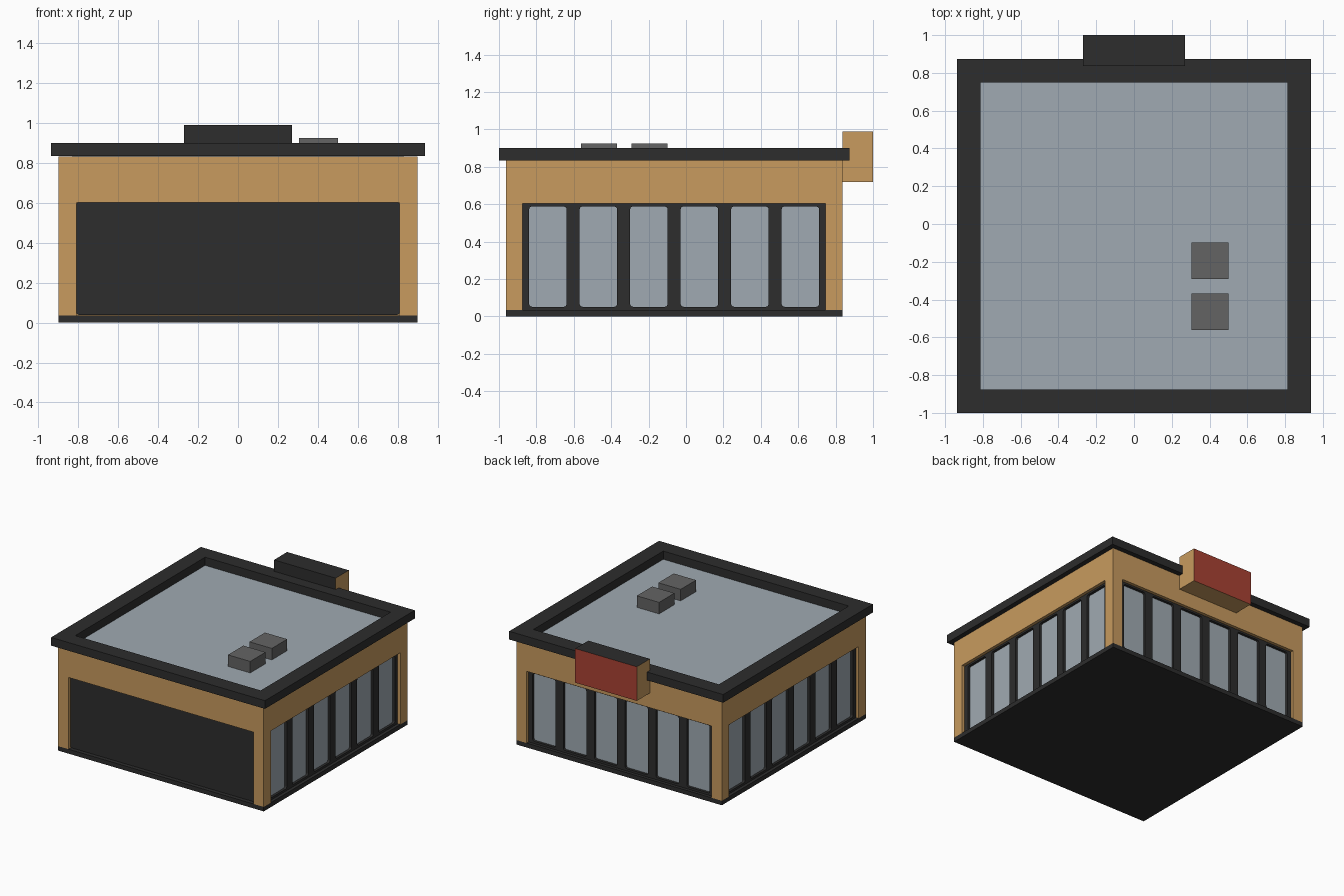
import bpy, bmesh, math
from mathutils import Matrix, Vector

if "Cube" in bpy.data.objects:
    bpy.data.objects.remove(bpy.data.objects["Cube"])

CY = -0.0635           # centre of the square building along y
HALF, OPEN = 0.90, 0.81  # half widths of the body and of the wall openings
BASE, HEAD, TOP, RIM = 0.035, 0.603, 0.835, 0.90


def material(name, rgb):
    m = bpy.data.materials.new(name)
    m.diffuse_color = (*rgb, 1)
    m.use_nodes = True
    m.node_tree.nodes["Principled BSDF"].inputs["Base Color"].default_value = m.diffuse_color
    return m


TAN = material("tan_wall", (0.578, 0.328, 0.114))
DARK = material("dark_trim", (0.026, 0.026, 0.026))
GLASS = material("pale_blue_grey", (0.350, 0.402, 0.445))
RED = material("red_sign", (0.400, 0.055, 0.033))
GREY = material("unit_grey", (0.127, 0.127, 0.127))


def box(name, lo, hi, mat):
    lo, hi = Vector(lo), Vector(hi)
    bm = bmesh.new()
    bmesh.ops.create_cube(bm, size=1)
    for v in bm.verts:
        v.co = Vector((lo[i] + (v.co[i] + 0.5) * (hi[i] - lo[i]) for i in range(3)))
    me = bpy.data.meshes.new(name)
    bm.to_mesh(me)
    bm.free()
    me.materials.append(mat)
    ob = bpy.data.objects.new(name, me)
    bpy.context.collection.objects.link(ob)
    return ob


def rounded(u0, u1, v0, v1, r, n=3):
    pts = []
    for k, (u, v) in enumerate([(u1 - r, v1 - r), (u0 + r, v1 - r), (u0 + r, v0 + r), (u1 - r, v0 + r)]):
        for i in range(n + 1):
            a = math.pi / 2 * (k + i / n)
            pts.append((u + r * math.cos(a), v + r * math.sin(a)))
    return pts


def plate(name, loops, thick, mat, matrix):
    """Flat outline with holes, extruded and placed by a matrix."""
    cu = bpy.data.curves.new(name, 'CURVE')
    cu.dimensions = '2D'
    cu.fill_mode = 'BOTH'
    cu.extrude = thick / 2
    for loop in loops:
        sp = cu.splines.new('POLY')
        sp.points.add(len(loop) - 1)
        for p, (u, v) in zip(sp.points, loop):
            p.co = (u, v, 0, 1)
        sp.use_cyclic_u = True
    tmp = bpy.data.objects.new(name + "_outline", cu)
    bpy.context.collection.objects.link(tmp)
    bpy.context.view_layer.update()
    me = bpy.data.meshes.new_from_object(tmp.evaluated_get(bpy.context.evaluated_depsgraph_get()))
    bpy.data.objects.remove(tmp)
    me.materials.clear()
    me.materials.append(mat)
    for p in me.polygons:
        p.material_index = 0
        p.use_smooth = False
    ob = bpy.data.objects.new(name, me)
    ob.matrix_world = matrix
    bpy.context.collection.objects.link(ob)
    return ob


def wall_matrix(n, dist):
    """Local x runs along the wall, local y is up, local z points outward."""
    n = Vector(n)
    up = Vector((0, 0, 1))
    u = up.cross(n)
    m = Matrix((u, up, n)).transposed().to_4x4()
    m.translation = n * dist + Vector((0, CY, 0))
    return m


def square(h):
    return [(-h, -h), (h, -h), (h, h), (-h, h)]


# Base slab, corner posts and wall band above the openings
box("base_slab", (-HALF, CY - HALF, 0), (HALF, CY + HALF, BASE), DARK)
for sx in (-1, 1):
    for sy in (-1, 1):
        xs = sorted((sx * OPEN, sx * HALF))
        ys = sorted((CY + sy * OPEN, CY + sy * HALF))
        box("corner_post", (xs[0], ys[0], BASE), (xs[1], ys[1], HEAD), TAN)
box("upper_wall", (-HALF, CY - HALF, HEAD), (HALF, CY + HALF, TOP - 0.002), TAN)

# Glazing core behind the window frames
G = HALF - 0.045
box("glass_core", (-G, CY - G, BASE), (G, CY + G, HEAD), GLASS)

# Window frames: six rounded panes on the left, right and back
for name, n in (("right", (1, 0, 0)), ("left", (-1, 0, 0)), ("back", (0, 1, 0))):
    loops = [[(-OPEN, BASE), (OPEN, BASE), (OPEN, HEAD), (-OPEN, HEAD)]]
    for i in range(6):
        c = (i - 2.5) * 0.27
        loops.append(rounded(c - 0.1, c + 0.1, 0.052, 0.588, 0.015))
    plate(name + "_window_frame", loops, 0.02, DARK, wall_matrix(n, HALF - 0.035))

# Closed front panel with its backing
box("front_backing", (-OPEN, CY - HALF + 0.035, BASE), (OPEN, CY - G, HEAD), TAN)
plate("front_panel", [rounded(-OPEN, OPEN, BASE + 0.004, HEAD, 0.012)], 0.01, DARK,
      wall_matrix((0, -1, 0), HALF - 0.03))

# Roof deck and overhanging rim
box("roof_deck", (-OPEN - 0.02, CY - OPEN - 0.02, TOP - 0.002), (OPEN + 0.02, CY + OPEN + 0.02, TOP), GLASS)
plate("roof_rim", [square(0.9365), square(OPEN + 0.002)], RIM - TOP, DARK,
      Matrix.Translation((0, CY, (RIM + TOP) / 2)))

# Rooftop units
for y in (-0.195, -0.465):
    box("roof_unit", (0.305, y - 0.096, TOP), (0.50, y + 0.096, 0.926), GREY)

# Sign box: red face, dark top and rear, tan sides
sign = box("sign_box", (-0.27, CY + HALF, 0.72), (0.27, 1.0, 0.99), TAN)
sign.data.materials.append(DARK)
sign.data.materials.append(RED)
for p in sign.data.polygons:
    if p.normal.y > 0.5:
        p.material_index = 2
    elif p.normal.z > 0.5 or p.normal.y < -0.5:
        p.material_index = 1
